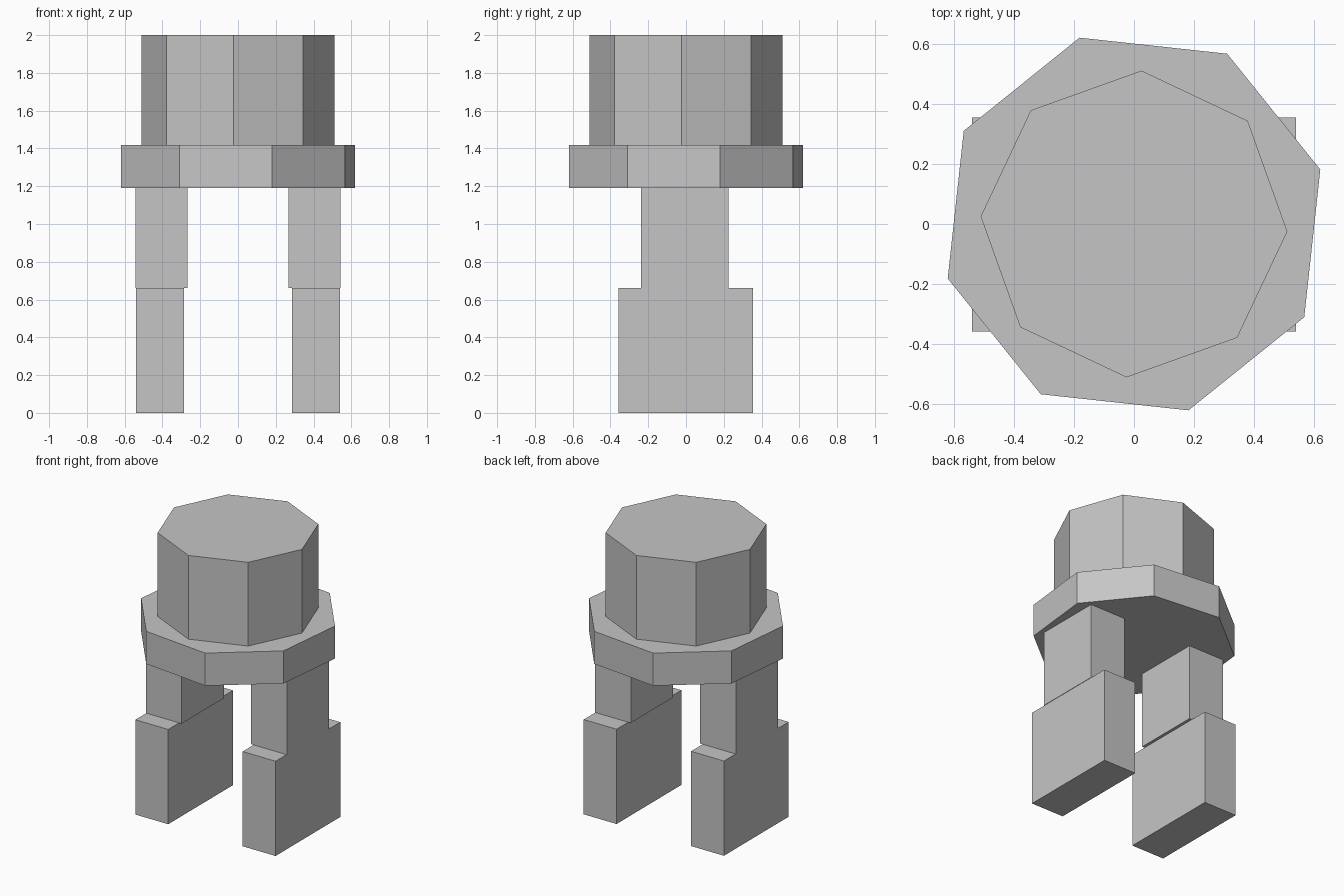
import bpy
import math

cube = bpy.data.objects.get("Cube")
if cube:
    bpy.data.objects.remove(cube, do_unlink=True)

grey = bpy.data.materials.new("plain_grey")
grey.use_nodes = True
colour = (0.56, 0.56, 0.56, 1.0)
grey.diffuse_color = colour
grey.node_tree.nodes["Principled BSDF"].inputs["Base Color"].default_value = colour


def finish(name):
    obj = bpy.context.object
    obj.name = name
    obj.data.materials.append(grey)
    return obj


def octagon(name, radius, z0, z1, turn):
    """Eight-sided prism whose first corner sits at the angle turn (degrees)."""
    bpy.ops.mesh.primitive_cylinder_add(
        vertices=8, radius=radius, depth=z1 - z0,
        location=(0, 0, (z0 + z1) / 2), rotation=(0, 0, math.radians(turn)))
    return finish(name)


def block(name, xs, ys, zs):
    """Box between the given limits on each axis."""
    spans = (xs, ys, zs)
    bpy.ops.mesh.primitive_cube_add(size=1, location=[sum(s) / 2 for s in spans])
    obj = finish(name)
    for v in obj.data.vertices:
        for i, s in enumerate(spans):
            v.co[i] *= s[1] - s[0]
    return obj


# Head and the wider collar under it
octagon("head", 0.511, 1.417, 2.0, -2.8)
octagon("collar", 0.646, 1.19, 1.417, 16.3)

# Two legs, each a narrow upper block on a deeper lower block
for side, sign in (("left", 1), ("right", -1)):
    upper = sorted((sign * 0.267, sign * 0.543))
    lower = sorted((sign * 0.287, sign * 0.54))
    block(side + "_upper_leg", upper, (-0.238, 0.226), (0.66, 1.19))
    block(side + "_lower_leg", lower, (-0.358, 0.354), (0.0, 0.66))
